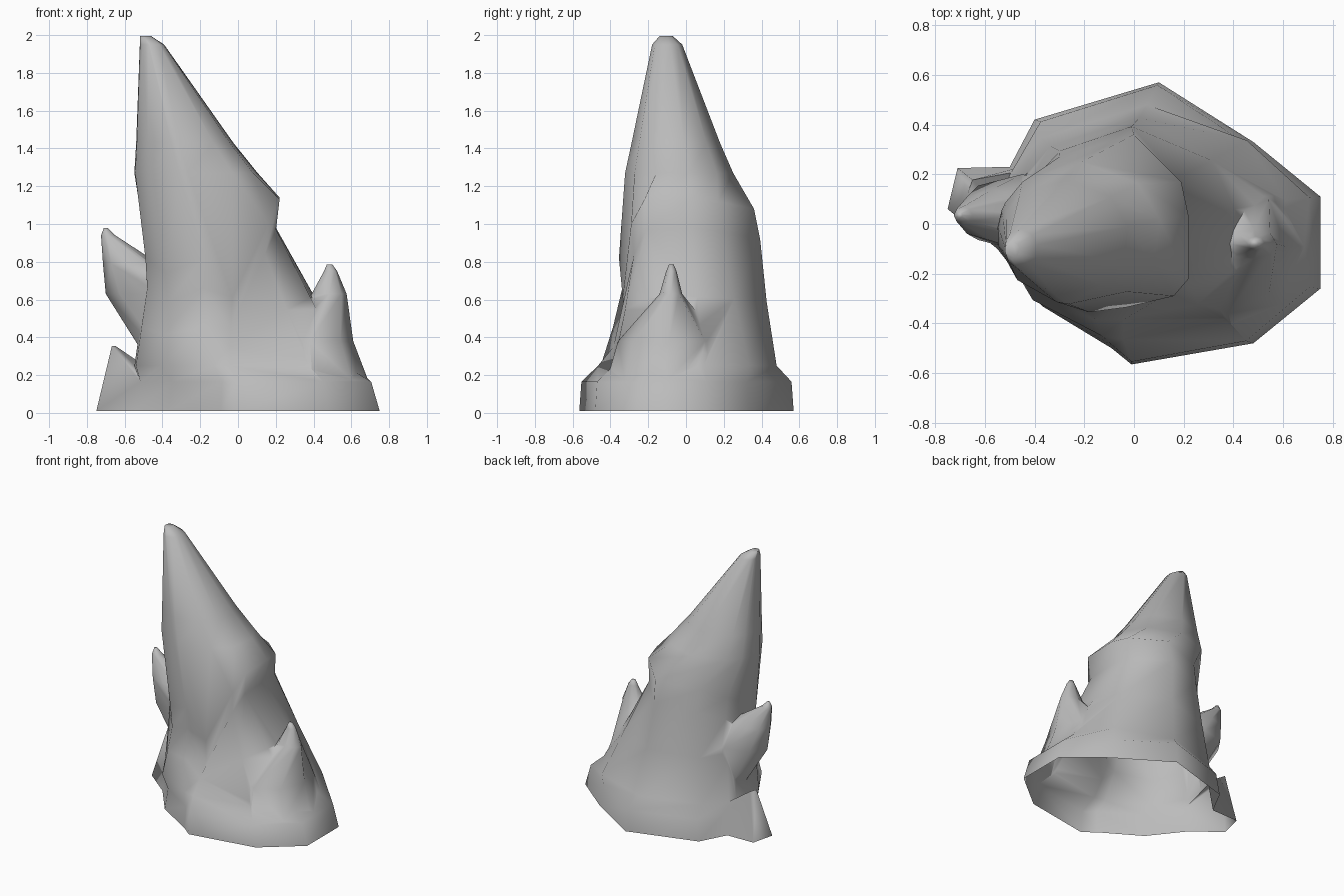
import bpy
import bmesh
from math import atan2, cos, sin, tau, radians

cube = bpy.data.objects.get("Cube")
if cube:
    bpy.data.objects.remove(cube)

stone = bpy.data.materials.new("grey stone")
stone.use_nodes = True
GREY = (0.5, 0.5, 0.5, 1)
stone.diffuse_color = GREY
stone.node_tree.nodes["Principled BSDF"].inputs["Base Color"].default_value = GREY


def loft(name, rings):
    """Skin equal-sized rings of points into a closed solid."""
    n = len(rings[0])
    verts = [p for ring in rings for p in ring]
    faces = [tuple(reversed(range(n)))]
    for r in range(len(rings) - 1):
        for i in range(n):
            j = (i + 1) % n
            faces.append((r * n + i, r * n + j, r * n + n + j, r * n + n + i))
    faces.append(tuple(range(len(verts) - n, len(verts))))
    mesh = bpy.data.meshes.new(name)
    mesh.from_pydata(verts, [], faces)
    mesh.materials.append(stone)
    obj = bpy.data.objects.new(name, mesh)
    bpy.context.collection.objects.link(obj)
    return obj


def oval(angles, z, x0, x1, y0, y1):
    """Ring of points inside the given extents."""
    cx, cy = (x0 + x1) / 2, (y0 + y1) / 2
    rx, ry = (x1 - x0) / 2, (y1 - y0) / 2
    return [(cx + rx * cos(a), cy + ry * sin(a), z) for a in angles]


def spike(name, sections, sides=8):
    angles = [tau * i / sides for i in range(sides)]
    return loft(name, [oval(angles, *s) for s in sections])


# Flared foot, with a low corner spike drawn out of its rim
foot = [(.75, -.26), (.75, .11), (.48, .33), (.1, .57), (-.4, .42), (-.5, .23),
        (-.71, .225), (-.75, .06), (-.55, -.1), (-.37, -.33), (-.09, -.5),
        (-.01, -.565), (.48, -.48)]
rim = [(x * .45 - .33, y * .3 + .11, .355) if x < -.6 else (x * .94, y * .98, .165)
       for x, y in foot]

# Ragged lip where the leaning peak overhangs the body, column by column
lip = [(.22, -.22, 1.13), (.22, .03, 1.14), (.19, .17, 1.12), (0, .36, 1.08),
       (-.3, .27, 1.05), (-.44, .14, .98), (-.47, .09, .95), (-.49, 0, .9),
       (-.49, -.12, .82), (-.38, -.25, .74), (-.18, -.355, .82),
       (-.03, -.335, .61), (.16, -.29, 1.0)]
under = [(x * .96 - .01, y * (1.09 if y > .1 else .95), z - .16) for x, y, z in lip]

# Rock body and leaning peak as one skin
around = [atan2(y / .56, (x - .08) / .66) for x, y in foot]
shoulder = oval(around, .25, -.55, .62, -.47, .48)
waist = [((a[0] + b[0]) / 2, (a[1] + b[1]) / 2 * .98, (a[2] + b[2]) / 2)
         for a, b in zip(shoulder, under)]
body = loft("rock_body", [
    [(x, y, .01) for x, y in foot], rim, shoulder, waist, under, lip,
    oval(around, 1.27, -.55, .11, -.325, .25),
    oval(around, 1.43, -.54, -.02, -.29, .18),
    oval(around, 1.95, -.52, -.39, -.18, -.02),
    oval(around, 1.995, -.52, -.46, -.14, -.07)])

# Side spikes that spread into the body
left_spike = spike("left_spike", [
    (.17, .1, .69, -.42, .24),
    (.38, .15, .61, -.36, .18),
    (.63, .39, .575, -.14, -.02),
    (.75, .455, .525, -.105, -.05),
    (.785, .47, .5, -.09, -.065)])
right_spike = spike("right_spike", [
    (.36, -.53, -.2, -.08, .18),
    (.63, -.7, -.2, -.11, .2),
    (.79, -.715, -.42, -.07, .14),
    (.94, -.725, -.65, .0, .07),
    (.98, -.71, -.69, .025, .045)])

# Fuse the parts into one rock
for part in (left_spike, right_spike):
    mod = body.modifiers.new("fuse", "BOOLEAN")
    mod.operation = "UNION"
    mod.solver = "EXACT"
    mod.object = part
    bpy.ops.object.select_all(action="DESELECT")
    body.select_set(True)
    bpy.context.view_layer.objects.active = body
    bpy.ops.object.modifier_apply(modifier=mod.name)
    bpy.data.objects.remove(part)

# Open the underside and smooth the surface
bm = bmesh.new()
bm.from_mesh(body.data)
floor = [f for f in bm.faces if all(v.co.z < .02 for v in f.verts)]
bmesh.ops.delete(bm, geom=floor, context="FACES")
bm.to_mesh(body.data)
bm.free()
bpy.ops.object.shade_smooth_by_angle(angle=radians(85))
